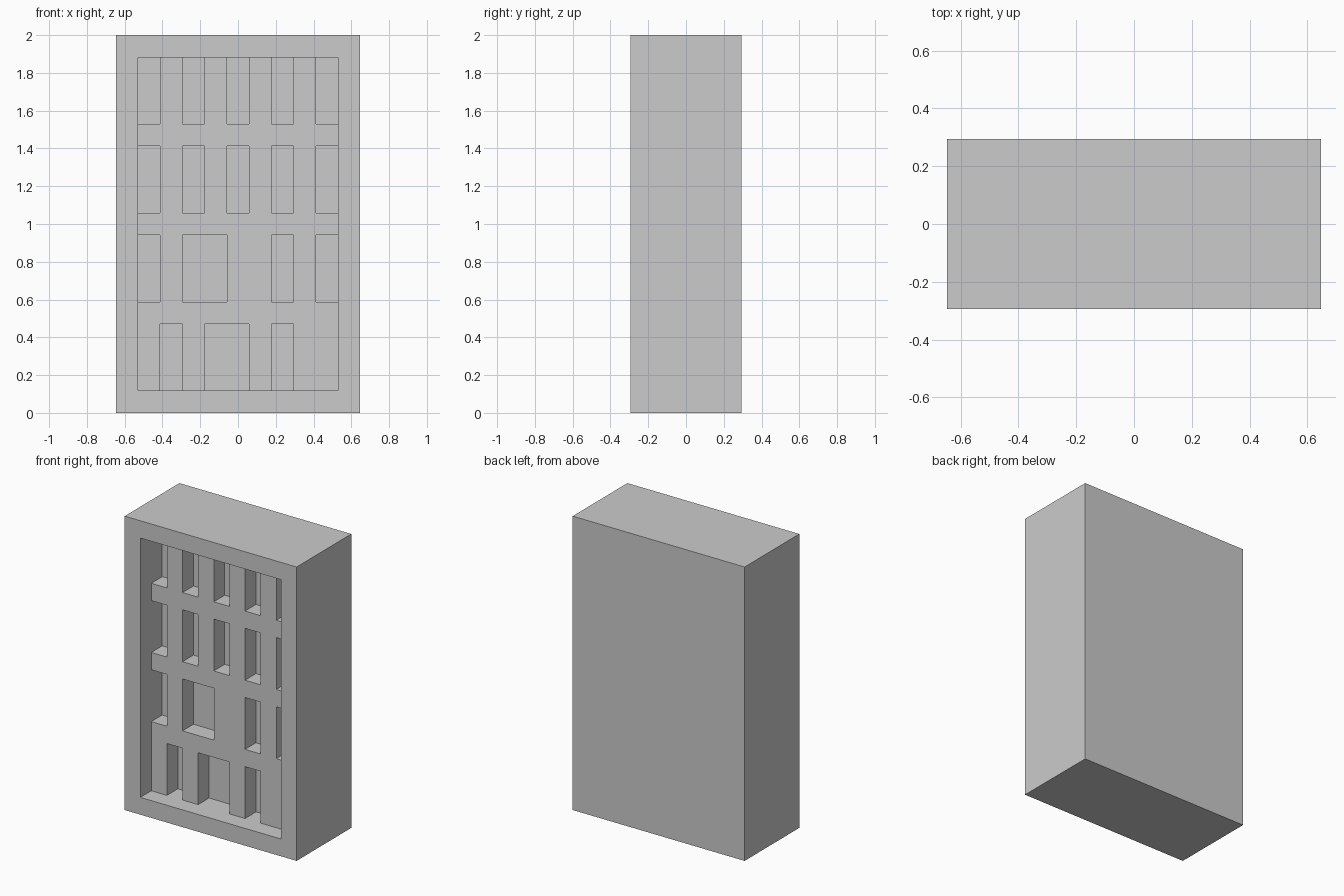
import bpy, bmesh, math
from mathutils import Vector

if "Cube" in bpy.data.objects:
    bpy.data.objects.remove(bpy.data.objects["Cube"])

U = 2 / 17                 # everything sits on a grid of 17 units in height
NX, NY, NZ = 11, 5, 17     # width, depth, height in units

# gaps between the items on each shelf: shelf bottom row -> (first, last) columns
GAPS = {
    1: [(2, 3), (4, 6), (7, 8)],
    5: [(1, 2), (3, 5), (7, 8), (9, 10)],
    9: [(c, c + 1) for c in range(1, 10, 2)],
    13: [(c, c + 1) for c in range(1, 10, 2)],
}


def depth(x, z):
    """How many units the front is set back at a grid cell."""
    if not (1 <= x < NX - 1 and 1 <= z < NZ - 1):
        return 0           # outer frame
    for z0, spans in GAPS.items():
        if z0 <= z < z0 + 3 and any(a <= x < b for a, b in spans):
            return 2       # gap between items
    return 1               # shelves and items


def solid(x, y, z):
    return 0 <= x < NX and 0 <= z < NZ and depth(x, z) <= y < NY


# skin of the bookcase: a quad wherever a solid cell meets an empty one
bm = bmesh.new()
for x in range(NX):
    for y in range(NY):
        for z in range(NZ):
            if not solid(x, y, z):
                continue
            for axis in range(3):
                for side in (-1, 1):
                    n = Vector((0, 0, 0))
                    n[axis] = side
                    if solid(x + int(n.x), y + int(n.y), z + int(n.z)):
                        continue
                    a = Vector((0, 0, 0))
                    a[(axis + 1) % 3] = 0.5
                    b = n.cross(a)
                    c = Vector((x + 0.5, y + 0.5, z + 0.5)) + n * 0.5
                    corners = (c - a - b, c + a - b, c + a + b, c - a + b)
                    bm.faces.new([bm.verts.new(
                        ((p.x - NX / 2) * U, (p.y - NY / 2) * U, p.z * U))
                        for p in corners])

# weld and merge flat areas into clean large faces
bmesh.ops.remove_doubles(bm, verts=bm.verts, dist=U * 0.01)
bmesh.ops.dissolve_limit(bm, angle_limit=math.radians(1),
                         verts=bm.verts, edges=bm.edges)
bmesh.ops.recalc_face_normals(bm, faces=bm.faces)

mesh = bpy.data.meshes.new("bookcase")
bm.to_mesh(mesh)
bm.free()
bpy.context.collection.objects.link(bpy.data.objects.new("bookcase", mesh))
